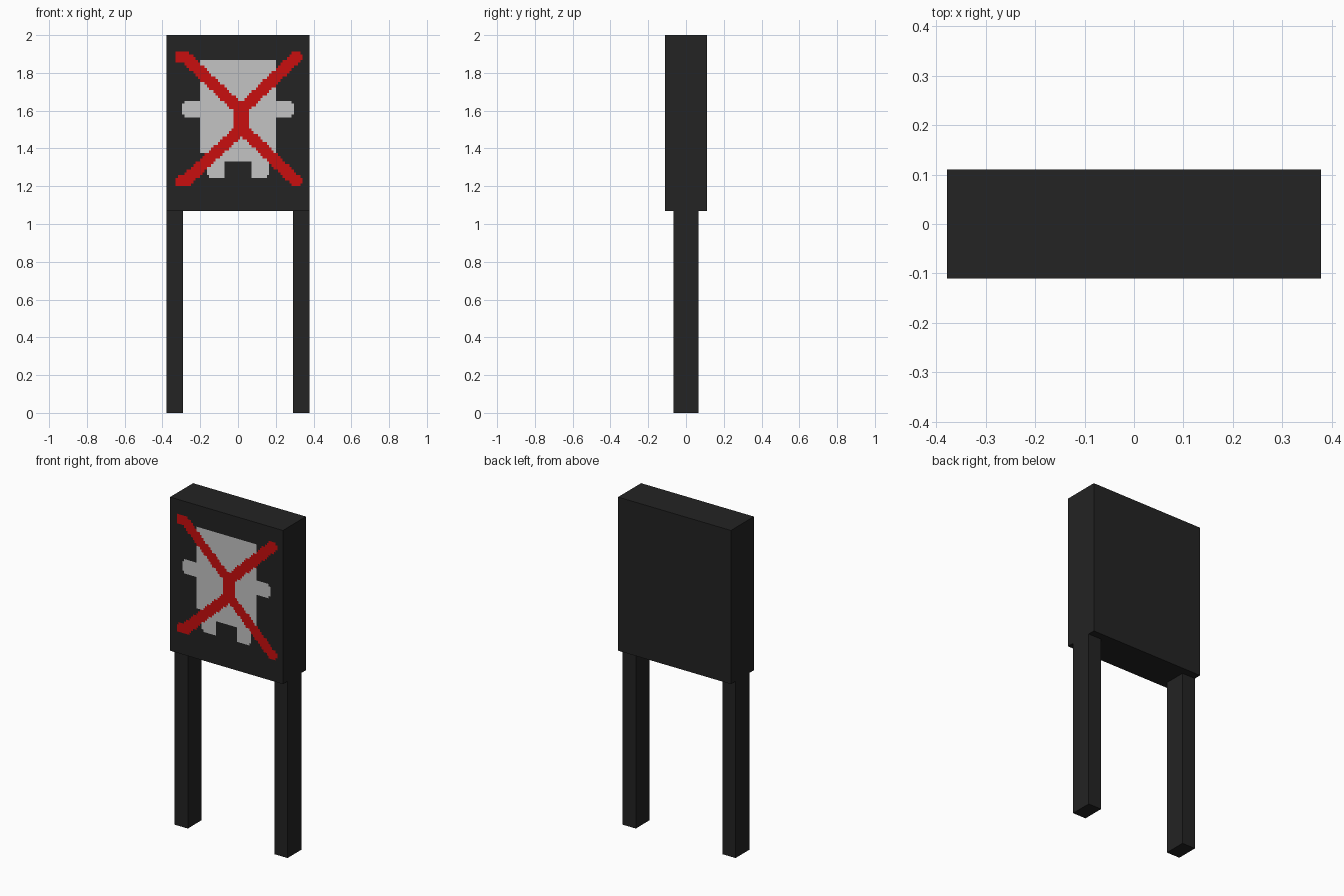
import bpy, bmesh, math
from mathutils import Matrix, Vector

cube = bpy.data.objects.get("Cube")
if cube:
    bpy.data.objects.remove(cube, do_unlink=True)


def material(name, srgb):
    lin = [((c / 255 + 0.055) / 1.055) ** 2.4 if c > 10 else c / 255 / 12.92 for c in srgb]
    m = bpy.data.materials.new(name)
    m.use_nodes = True
    m.diffuse_color = (*lin, 1)
    bsdf = m.node_tree.nodes["Principled BSDF"]
    bsdf.inputs["Base Color"].default_value = (*lin, 1)
    bsdf.inputs["Roughness"].default_value = 0.9
    return m


black = material("charcoal", (35, 35, 35))
grey = material("light grey", (195, 195, 195))
red = material("red", (200, 14, 14))


def add_object(name, bm, mats):
    mesh = bpy.data.meshes.new(name)
    bm.to_mesh(mesh)
    bm.free()
    for m in mats:
        mesh.materials.append(m)
    ob = bpy.data.objects.new(name, mesh)
    bpy.context.collection.objects.link(ob)
    return ob


def box(name, x0, x1, depth, z0, z1):
    bm = bmesh.new()
    bmesh.ops.create_cube(bm, size=1)
    bmesh.ops.scale(bm, vec=(x1 - x0, depth, z1 - z0), verts=bm.verts)
    bmesh.ops.translate(bm, vec=((x0 + x1) / 2, 0, (z0 + z1) / 2), verts=bm.verts)
    return add_object(name, bm, [black])


# Sign board on two square posts
HALF, LOW, HIGH, DEPTH = 0.378, 1.07, 2.0, 0.22
box("sign_board", -HALF, HALF, DEPTH, LOW, HIGH)
box("left_post", HALF - 0.088, HALF, 0.132, 0, LOW)
box("right_post", -HALF, -HALF + 0.088, 0.132, 0, LOW)

# Painted figure: x0, x1, z0, z1, corner cut
FIGURE = [(-0.2, 0.2, 1.375, 1.87, 0.0),       # body
          (-0.16, 0.16, 1.335, 1.4, 0.0),      # hips
          (-0.29, 0.29, 1.56, 1.65, 0.018),    # arms
          (-0.16, -0.065, 1.245, 1.4, 0.018),  # feet
          (0.065, 0.16, 1.245, 1.4, 0.018)]
# Red cross: four strokes meeting a central block
STROKES = [((-0.305, 1.885), (-0.28, 1.885)), ((-0.28, 1.885), (0.0, 1.615)),
           ((0.31, 1.885), (0.04, 1.625)),
           ((-0.305, 1.225), (-0.28, 1.225)), ((-0.28, 1.225), (0.0, 1.488)),
           ((0.31, 1.225), (0.04, 1.488))]
BLOCK = (-0.022, 0.064, 1.47, 1.645, 0.0)
STROKE_RADIUS = 0.031


def in_rect(p, x0, x1, z0, z1, cut):
    dx, dz = min(p.x - x0, x1 - p.x), min(p.y - z0, z1 - p.y)
    return dx >= 0 and dz >= 0 and dx + dz >= cut


def near_segment(p, a, b):
    a, b = Vector(a), Vector(b)
    t = max(0, min(1, (p - a).dot(b - a) / (b - a).length_squared))
    return (p - a - (b - a) * t).length <= STROKE_RADIUS


# Stepped artwork cut from a fine grid just in front of the board
bm = bmesh.new()
bmesh.ops.create_grid(bm, x_segments=64, y_segments=64, size=1)
bmesh.ops.scale(bm, vec=(HALF, (HIGH - LOW) / 2, 1), verts=bm.verts)
bmesh.ops.rotate(bm, cent=(0, 0, 0), matrix=Matrix.Rotation(math.pi / 2, 3, 'X'), verts=bm.verts)
bmesh.ops.translate(bm, vec=(0, -DEPTH / 2 - 0.0015, (LOW + HIGH) / 2), verts=bm.verts)
blank = []
for f in bm.faces:
    c = f.calc_center_median()
    p = Vector((c.x, c.z))
    if in_rect(p, *BLOCK) or any(near_segment(p, a, b) for a, b in STROKES):
        f.material_index = 1
    elif any(in_rect(p, *r) for r in FIGURE):
        f.material_index = 0
    else:
        blank.append(f)
bmesh.ops.delete(bm, geom=blank, context='FACES')
add_object("crossed_out_figure", bm, [grey, red])
